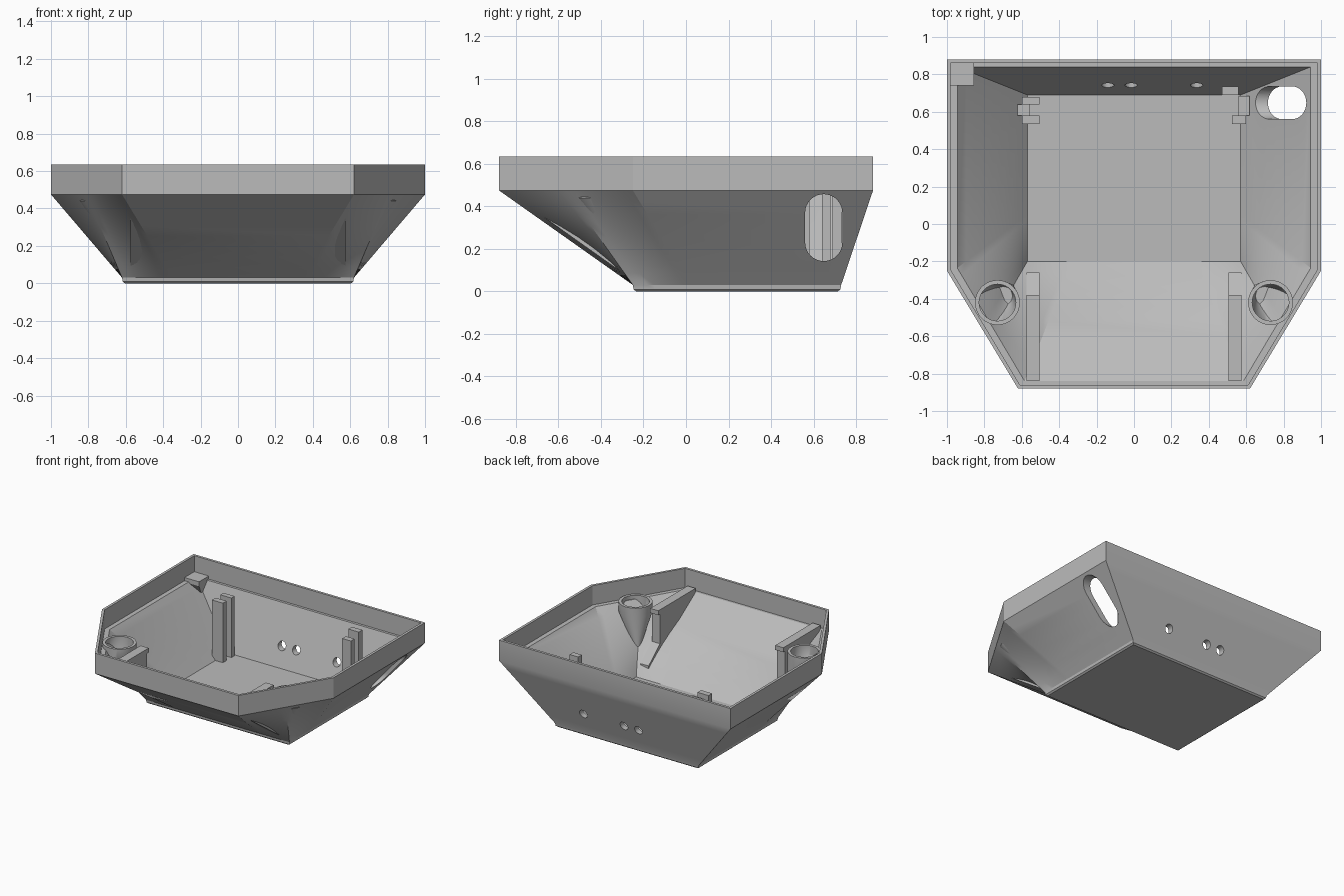
import bpy, bmesh
from math import cos, sin, pi
from mathutils import Vector

old = bpy.data.objects.get("Cube")
if old:
    bpy.data.objects.remove(old, do_unlink=True)

GREY = (0.5, 0.5, 0.5, 1)
grey = bpy.data.materials.new("plain grey")
grey.use_nodes = True
grey.diffuse_color = GREY
grey.node_tree.nodes["Principled BSDF"].inputs["Base Color"].default_value = GREY


def loft(name, rings, angle=20):
    """Skin a list of equal-length closed rings and cap both ends."""
    bm = bmesh.new()
    rows = [[bm.verts.new(p) for p in ring] for ring in rings]
    n = len(rows[0])
    for a, b in zip(rows, rows[1:]):
        for i in range(n):
            j = (i + 1) % n
            bm.faces.new((a[i], a[j], b[j], b[i]))
    bm.faces.new(rows[0])
    bm.faces.new(rows[-1])
    bmesh.ops.recalc_face_normals(bm, faces=bm.faces)
    mesh = bpy.data.meshes.new(name)
    bm.to_mesh(mesh)
    bm.free()
    mesh.materials.append(grey)
    obj = bpy.data.objects.new(name, mesh)
    bpy.context.collection.objects.link(obj)
    smooth(obj, angle)
    return obj


def smooth(obj, angle):
    bpy.ops.object.select_all(action='DESELECT')
    obj.select_set(True)
    bpy.context.view_layer.objects.active = obj
    bpy.ops.object.shade_smooth_by_angle(angle=angle * pi / 180)


def rect(x0, x1, y0, y1, z):
    return [(x0, y0, z), (x1, y0, z), (x1, y1, z), (x0, y1, z)]


def box(name, x0, x1, y0, y1, z0, z1):
    return loft(name, [rect(x0, x1, y0, y1, z0), rect(x0, x1, y0, y1, z1)])


def circle(x, y, r, z, n=40):
    return [(x + r * cos(2 * pi * i / n), y + r * sin(2 * pi * i / n), z) for i in range(n)]


STEPS = 16


def outline(x, back, side, front_x, front, z, square=False):
    """Symmetric tray outline; the front corners are cut off, or square."""
    a, b = Vector((x, side, z)), Vector((front_x, front, z))
    corner = Vector((x, front, z)) if square else (a + b) / 2
    half = [Vector((x, back, z))]
    for i in range(STEPS + 1):
        t = 2 * i / STEPS
        half.append(a.lerp(corner, t) if t <= 1 else corner.lerp(b, t - 1))
    return half + [Vector((-p.x, p.y, p.z)) for p in reversed(half)]


def between(low, high, count=8):
    return [[p.lerp(q, i / count) for p, q in zip(low, high)] for i in range(count + 1)]


# Hollow tray: rounded foot, flaring walls, upright rim, inner ledge and floor
foot = outline(0.605, 0.715, 0.02, 0.35, -0.235, 0, True)
base = outline(0.62, 0.73, 0.02, 0.35, -0.25, 0.03, True)
shoulder = outline(1, 0.88, -0.25, 0.62, -0.88, 0.475)
rim = outline(1, 0.88, -0.25, 0.62, -0.88, 0.635)
lip = outline(0.98, 0.86, -0.245, 0.61, -0.86, 0.635)
lip_base = outline(0.98, 0.86, -0.245, 0.61, -0.86, 0.485)
ledge = outline(0.945, 0.84, -0.235, 0.585, -0.84, 0.485)
floor = outline(0.57, 0.69, 0.05, 0.33, -0.2, 0.05, True)
foot_edge = outline(0.617, 0.727, 0.02, 0.35, -0.247, 0.01, True)
tray = loft("tray", [foot, foot_edge] + between(base, shoulder) + [rim, lip, lip_base]
            + between(ledge, floor))

# Openings: long slot in the left wall, three round holes in the back wall
cutters = []
slot = [(0.648 + 0.0875 * cos(pi * i / 16), (0.37 if i <= 16 else 0.23) + 0.0875 * sin(pi * i / 16))
        for i in list(range(17)) + list(range(16, 33))]
slot[17:] = [(0.648 + 0.0875 * cos(pi * i / 16), 0.23 + 0.0875 * sin(pi * i / 16))
             for i in range(16, 33)]
cutters.append(loft("slot_cutter", [[(x, y, z) for y, z in slot] for x in (0.4, 1.2)]))
for x in (-0.14, -0.015, 0.335):
    ring = circle(x, 0.2, 0.033, 0, 24)
    cutters.append(loft("hole_cutter", [[(px, y, pz) for px, pz, _ in ring] for y in (0.55, 1)]))
for cutter in cutters:
    cutter.hide_render = True
    mod = tray.modifiers.new("opening", 'BOOLEAN')
    mod.operation = 'DIFFERENCE'
    mod.solver = 'EXACT'
    mod.object = cutter
    bpy.context.view_layer.objects.active = tray
    bpy.ops.object.modifier_apply(modifier=mod.name)
    bpy.data.objects.remove(cutter, do_unlink=True)
smooth(tray, 20)

for side, s in (("left", 1), ("right", -1)):
    # Hollow screw boss tapering into the cut-off front corner
    loft(side + "_boss", [
        circle(s * 0.66, -0.34, 0.02, 0.2),
        circle(s * 0.73, -0.42, 0.12, 0.44),
        circle(s * 0.73, -0.42, 0.12, 0.515),
        circle(s * 0.73, -0.42, 0.098, 0.515),
        circle(s * 0.73, -0.42, 0.098, 0.44),
        circle(s * 0.70, -0.385, 0.05, 0.32)], 30)

    # Upright rib on the front wall with a low toe
    rib = [(-0.84, 0.515), (-0.38, 0.515), (-0.38, 0.48), (-0.40, 0.48), (-0.40, 0.25),
           (-0.26, 0.13), (-0.26, 0.06), (-0.84, 0.47)]
    loft(side + "_front_rib", [[(s * x, y, z) for y, z in rib] for x in (0.505, 0.575)])

# Board posts at the back
box("right_post_rear", -0.6, -0.505, 0.64, 0.68, 0.04, 0.515)
box("right_post_front", -0.6, -0.505, 0.535, 0.58, 0.04, 0.515)
box("left_post_front", 0.525, 0.6, 0.535, 0.58, 0.04, 0.515)
box("left_post_rear", 0.47, 0.56, 0.69, 0.735, 0.1, 0.515)
box("right_board_pad", -0.622, -0.56, 0.58, 0.64, 0.06, 0.12)
box("left_board_pad", 0.56, 0.617, 0.58, 0.685, 0.06, 0.12)

# Corner block that tapers back into the wall
loft("corner_block", [rect(-0.9, -0.88, 0.81, 0.83, 0.37),
                      rect(-0.98, -0.855, 0.74, 0.86, 0.475),
                      rect(-0.98, -0.855, 0.74, 0.86, 0.51)])
